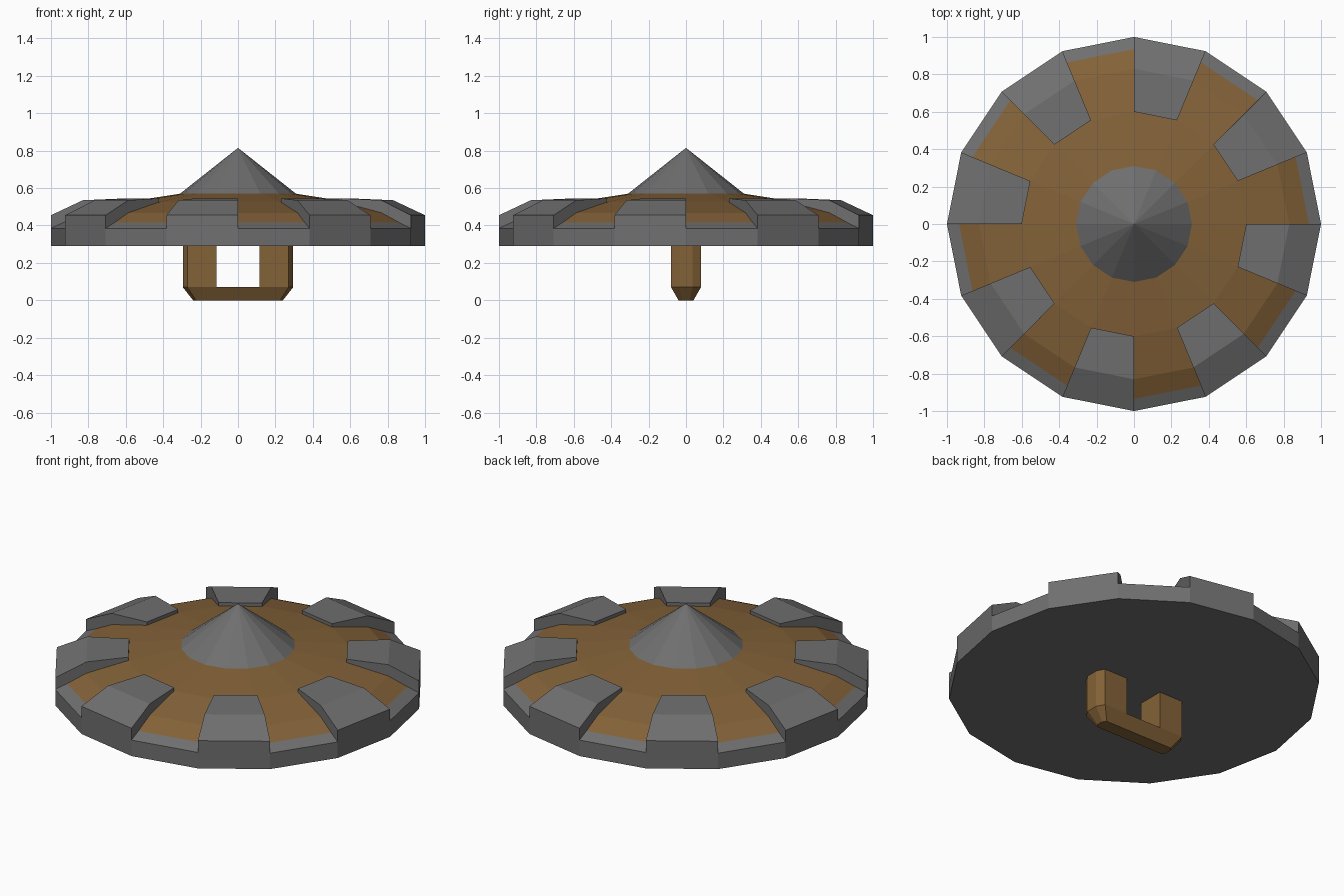
import bpy, bmesh, math

if "Cube" in bpy.data.objects:
    bpy.data.objects.remove(bpy.data.objects["Cube"])

N = 16


def material(name, rgb):
    m = bpy.data.materials.new(name)
    m.diffuse_color = (*rgb, 1)
    m.use_nodes = True
    m.node_tree.nodes["Principled BSDF"].inputs["Base Color"].default_value = m.diffuse_color
    return m


STEEL = material("grey steel", (0.16, 0.16, 0.16))
WOOD = material("brown wood", (0.23, 0.122, 0.04))


def finish(bm, name, mat):
    bmesh.ops.remove_doubles(bm, verts=bm.verts, dist=1e-4)
    bmesh.ops.recalc_face_normals(bm, faces=bm.faces)
    me = bpy.data.meshes.new(name)
    bm.to_mesh(me)
    bm.free()
    me.materials.append(mat)
    ob = bpy.data.objects.new(name, me)
    bpy.context.collection.objects.link(ob)
    return ob


def face(bm, pts):
    return bm.faces.new([bm.verts.new(p) for p in pts])


def polar(r, z, i):
    a = 2 * math.pi * i / N
    return (r * math.cos(a), r * math.sin(a), z)


def sector(bm, profile, i):
    """Sweep an (r, z) profile across one flat sector."""
    for (r0, z0), (r1, z1) in zip(profile, profile[1:]):
        pts = [polar(r0, z0, i), polar(r0, z0, i + 1), polar(r1, z1, i + 1)]
        if r1 > 0:
            pts.append(polar(r1, z1, i))
        face(bm, pts)


# Profiles from the outer edge inward
LOW_RIM = [(1, 0.29), (1, 0.385), (0.935, 0.415)]
BLOCK = [(1, 0.29), (1, 0.385), (1, 0.455), (0.83, 0.535), (0.6, 0.545), (0.6, 0.525)]
BOARD = [(0.935, 0.415), (0.83, 0.468), (0.6, 0.525), (0.31, 0.57)]
CONE = [(0.31, 0.57), (0, 0.815)]

# Metal rim with raised blocks on every second sector, and flat back
rim = bmesh.new()
for i in range(N):
    if i % 2:
        sector(rim, BLOCK, i)
        for j in (i, i + 1):
            side = BLOCK[1:] + [BOARD[1], BOARD[0]]
            face(rim, [polar(r, z, j) for r, z in side])
    else:
        sector(rim, LOW_RIM, i)
face(rim, [polar(1, 0.29, i) for i in range(N)])
finish(rim, "rim", STEEL)

# Wooden board: outer strips show only between the blocks
board = bmesh.new()
for i in range(N):
    sector(board, BOARD[2:] if i % 2 else BOARD, i)
ob = finish(board, "board", WOOD)
if sum(p.normal.z for p in ob.data.polygons) < 0:
    ob.data.flip_normals()

# Central spike
spike = bmesh.new()
for i in range(N):
    sector(spike, CONE, i)
finish(spike, "spike", STEEL)

# Grip behind the board: two posts joined by a tapered bar
grip = bmesh.new()


def outline(xs, ys, z):
    (x0, x1, x2), (y1, y2) = xs, ys
    half = [(x0, -y2, z), (x1, -y2, z), (x2, -y1, z), (x2, y1, z), (x1, y2, z), (x0, y2, z)]
    return half + [(-x, -y, z) for x, y, z in half]


def walls(lower, upper):
    n = len(lower)
    for k in range(n):
        face(grip, [lower[k], lower[(k + 1) % n], upper[(k + 1) % n], upper[k]])


foot = outline((0.115, 0.225, 0.24), (0.02, 0.04), 0)
base = outline((0.115, 0.27, 0.295), (0.035, 0.08), 0.07)
top = outline((0.115, 0.27, 0.295), (0.035, 0.08), 0.29)
walls(foot, base)
walls(base[:6], top[:6])
walls(base[6:], top[6:])
face(grip, foot)
face(grip, [base[0], base[5], base[6], base[11]])
finish(grip, "grip", WOOD)
